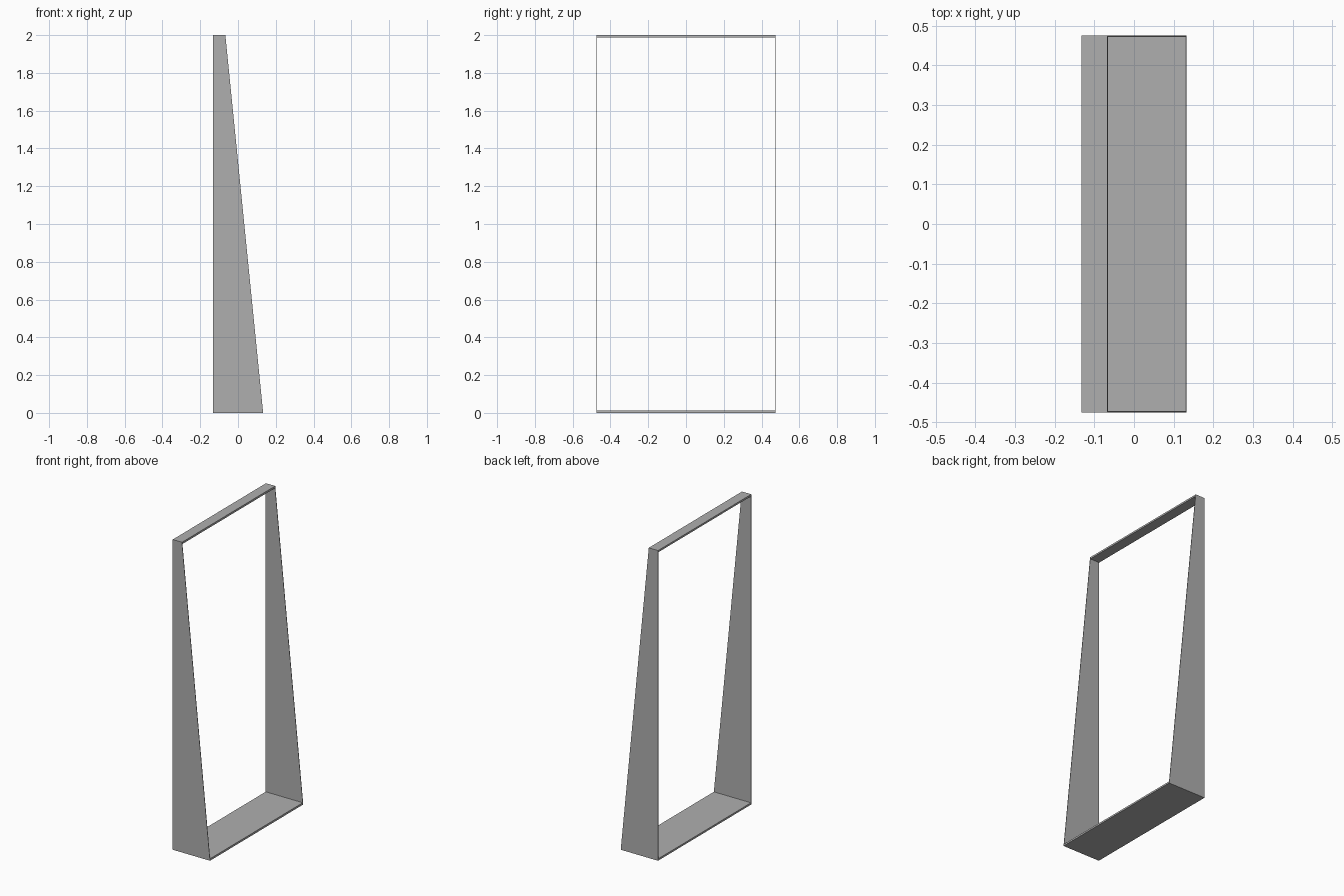
import bpy
import bmesh

if "Cube" in bpy.data.objects:
    bpy.data.objects.remove(bpy.data.objects["Cube"], do_unlink=True)

HEIGHT = 2.0
HALF_WIDTH = 0.475      # along y
BACK = -0.133           # vertical rear edge
FOOT, HEAD = 0.133, -0.067  # sloped edge at the bottom and top
SIDE = 0.003            # side sheet thickness
BAR = 0.012             # top and bottom board thickness

grey = bpy.data.materials.new("plain_grey")
grey.use_nodes = True
colour = (0.43, 0.43, 0.43, 1)
grey.diffuse_color = colour
grey.node_tree.nodes["Principled BSDF"].inputs["Base Color"].default_value = colour


def slope_x(z):
    return FOOT + (HEAD - FOOT) * z / HEIGHT


def tapered_board(name, z0, z1, y0, y1):
    """Extrude the tapered profile between two heights along y."""
    bm = bmesh.new()
    profile = [(BACK, z0), (slope_x(z0), z0), (slope_x(z1), z1), (BACK, z1)]
    face = bm.faces.new([bm.verts.new((x, y0, z)) for x, z in profile])
    grown = bmesh.ops.extrude_face_region(bm, geom=[face])
    verts = [v for v in grown["geom"] if isinstance(v, bmesh.types.BMVert)]
    bmesh.ops.translate(bm, verts=verts, vec=(0, y1 - y0, 0))
    bmesh.ops.recalc_face_normals(bm, faces=bm.faces)
    mesh = bpy.data.meshes.new(name)
    bm.to_mesh(mesh)
    bm.free()
    mesh.materials.append(grey)
    obj = bpy.data.objects.new(name, mesh)
    bpy.context.collection.objects.link(obj)


# Tapered side sheets
tapered_board("front_side_panel", 0, HEIGHT, -HALF_WIDTH, -HALF_WIDTH + SIDE)
tapered_board("back_side_panel", 0, HEIGHT, HALF_WIDTH - SIDE, HALF_WIDTH)

# Boards joining the sides
inner = HALF_WIDTH - SIDE
tapered_board("bottom_board", 0, BAR, -inner, inner)
tapered_board("top_board", HEIGHT - BAR, HEIGHT, -inner, inner)
